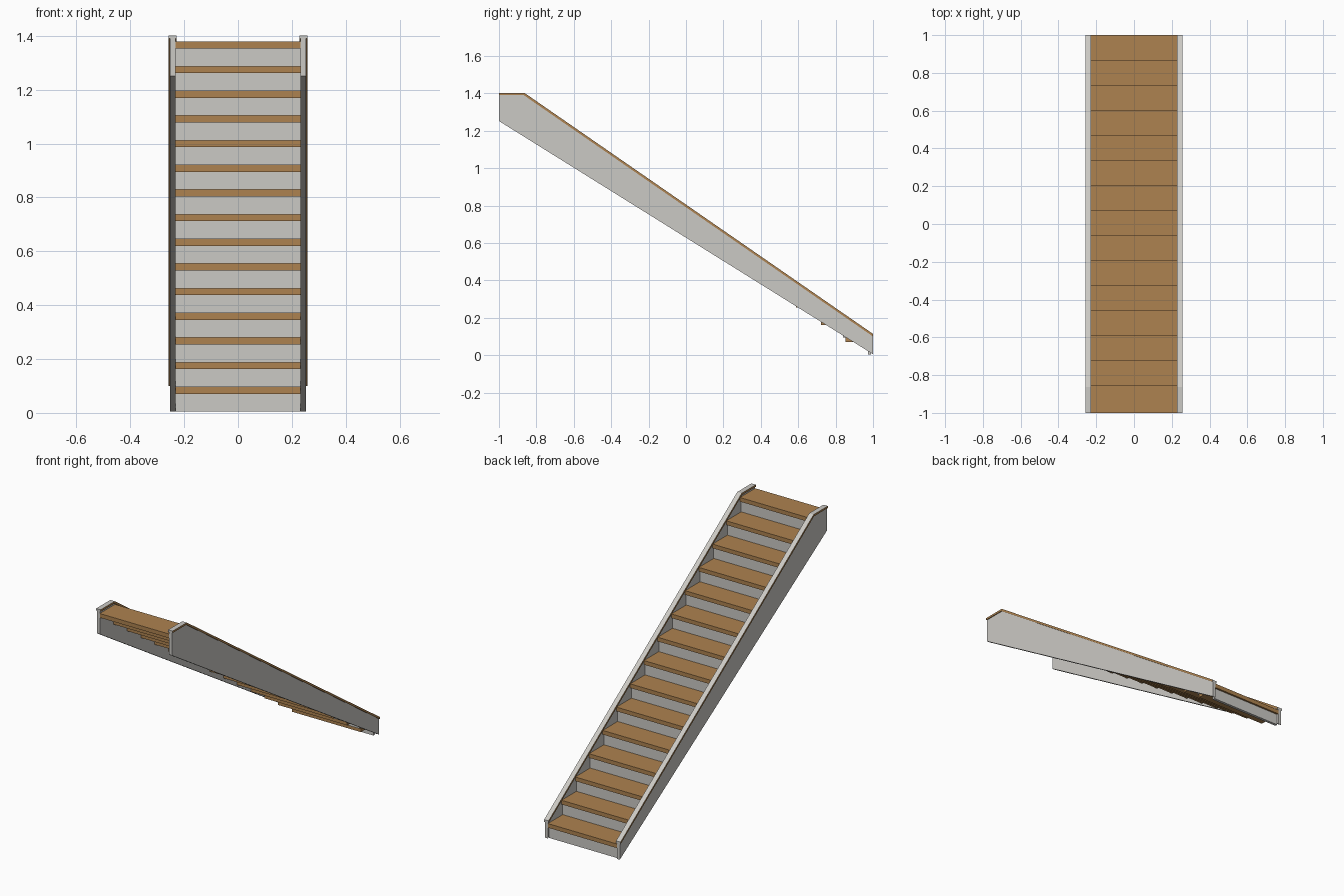
import bpy, bmesh

if "Cube" in bpy.data.objects:
    bpy.data.objects.remove(bpy.data.objects["Cube"])

def material(name, rgb):
    m = bpy.data.materials.new(name)
    m.diffuse_color = (*rgb, 1)
    m.use_nodes = True
    m.node_tree.nodes["Principled BSDF"].inputs["Base Color"].default_value = m.diffuse_color
    return m

GREY = material("warm_grey_paint", (0.60, 0.585, 0.555))
WOOD = material("oak_wood", (0.42, 0.225, 0.08))

STEPS, RUN, RISE = 15, 0.1324, 0.0916
THICK, HALF = 0.025, 0.233

def prism(name, profile, x0, x1, mats):
    """Extrude a (y, z) profile along x."""
    bm = bmesh.new()
    face = bm.faces.new([bm.verts.new((x0, y, z)) for y, z in profile])
    out = bmesh.ops.extrude_face_region(bm, geom=[face])
    moved = [v for v in out["geom"] if isinstance(v, bmesh.types.BMVert)]
    bmesh.ops.translate(bm, verts=moved, vec=(x1 - x0, 0, 0))
    bmesh.ops.recalc_face_normals(bm, faces=bm.faces)
    me = bpy.data.meshes.new(name)
    bm.to_mesh(me)
    bm.free()
    for m in mats:
        me.materials.append(m)
    ob = bpy.data.objects.new(name, me)
    bpy.context.collection.objects.link(ob)
    return ob

def box(name, y0, y1, z0, z1, mat):
    return prism(name, [(y0, z0), (y1, z0), (y1, z1), (y0, z1)], -HALF, HALF, [mat])

# treads and the risers under their nosings
for i in range(STEPS):
    nose = 1 - RUN * i
    top = 0.096 + RISE * i
    box(f"tread_{i + 1}", nose - 0.147, nose, top - THICK, top, WOOD)
    box(f"riser_{i + 1}", nose - 0.027, nose - 0.011, max(0, top - RISE), top - THICK, GREY)

# side stringers with overhanging caps
for side, s in (("left", -1), ("right", 1)):
    prism(f"{side}_stringer",
          [(1, 0.005), (1, 0.104), (-0.865, 1.392), (-1, 1.392), (-1, 1.252)],
          s * HALF, s * 0.253, [GREY])
    cap = prism(f"{side}_stringer_cap",
                [(1, 0.100), (1, 0.114), (-0.863, 1.402), (-1, 1.402), (-1, 1.390), (-0.867, 1.390)],
                s * 0.228, s * 0.258, [GREY, WOOD])
    # wood edges and underside, painted top and ends
    for p in cap.data.polygons:
        p.material_index = int(abs(p.normal.x) > 0.9 or p.normal.z < -0.1)
